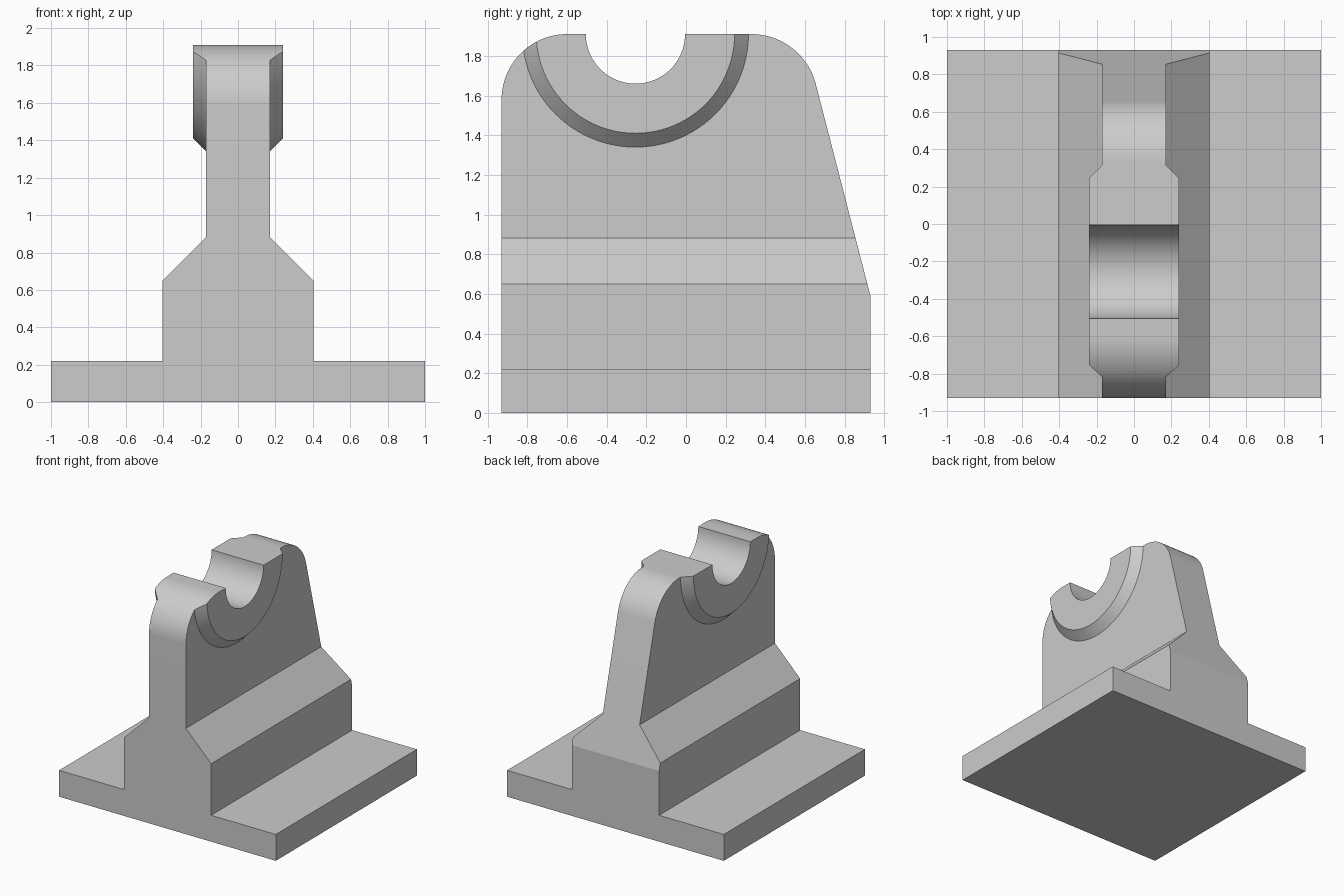
import bpy, bmesh
from math import sin, cos, radians, pi
from mathutils import Matrix, Vector

cube = bpy.data.objects.get("Cube")
if cube:
    bpy.data.objects.remove(cube, do_unlink=True)

grey = bpy.data.materials.new("light grey")
grey.use_nodes = True
grey.diffuse_color = (0.604, 0.604, 0.604, 1)
grey.node_tree.nodes["Principled BSDF"].inputs["Base Color"].default_value = grey.diffuse_color

TOP = 1.91      # height of the saddle
HALF = 0.93     # half depth
BORE_Y = -0.255


def finish(name, bm):
    bmesh.ops.recalc_face_normals(bm, faces=bm.faces)
    mesh = bpy.data.meshes.new(name)
    bm.to_mesh(mesh)
    bm.free()
    mesh.materials.append(grey)
    obj = bpy.data.objects.new(name, mesh)
    bpy.context.collection.objects.link(obj)
    return obj


def prism(name, points, sweep):
    """Extrude a closed outline symmetrically along the sweep vector."""
    bm = bmesh.new()
    face = bm.faces.new([bm.verts.new(Vector(p) - sweep) for p in points])
    ext = bmesh.ops.extrude_face_region(bm, geom=[face])["geom"]
    verts = [v for v in ext if isinstance(v, bmesh.types.BMVert)]
    bmesh.ops.translate(bm, verts=verts, vec=sweep * 2)
    return finish(name, bm)


def arc(y, z, r, start, end, steps=28):
    """Points on a circle in the side plane, angles in degrees."""
    angles = [radians(start + (end - start) * i / steps) for i in range(steps + 1)]
    return [(0, y + r * cos(a), z + r * sin(a)) for a in angles]


def combine(target, tool, operation):
    mod = target.modifiers.new(operation, "BOOLEAN")
    mod.operation, mod.object, mod.solver = operation, tool, "EXACT"
    bpy.context.view_layer.objects.active = target
    bpy.ops.object.modifier_apply(modifier=mod.name)
    bpy.data.objects.remove(tool, do_unlink=True)


# Stepped base, shoulders and upright web, overlong so the side outline trims it
half = [(1, -0.2), (1, 0.22), (0.403, 0.22), (0.403, 0.65), (0.17, 0.883), (0.17, 2.2)]
section = [(x, 0, z) for x, z in half] + [(-x, 0, z) for x, z in reversed(half)]
bracket = prism("bearing_bracket", section, Vector((0, 1.2, 0)))

# Bevelled round bosses on both faces of the web
for side in (1, -1):
    bm = bmesh.new()
    bmesh.ops.create_cone(bm, cap_ends=True, segments=96, radius1=0.66, radius2=0.5, depth=0.16)
    turn = Matrix.Rotation(side * pi / 2, 4, "Y")
    bm.transform(Matrix.Translation((side * 0.16, BORE_Y, TOP)) @ turn)
    combine(bracket, finish("boss", bm), "UNION")

# Side outline: rounded front, open bore, rounded and sloping back
outline = [(0, -HALF, 0)]
outline += arc(-HALF + 0.33, TOP - 0.33, 0.33, 180, 90)
outline += arc(BORE_Y, TOP, 0.25, 180, 360, 48)
outline += arc(0.33, TOP - 0.335, 0.335, 90, 14.4)
outline += [(0, HALF, 0.59), (0, HALF, 0)]
combine(bracket, prism("side_outline", outline, Vector((1.2, 0, 0))), "INTERSECT")

# Smooth curves, crisp edges
bpy.ops.object.select_all(action="DESELECT")
bracket.select_set(True)
bpy.context.view_layer.objects.active = bracket
bpy.ops.object.shade_smooth_by_angle(angle=radians(10))
